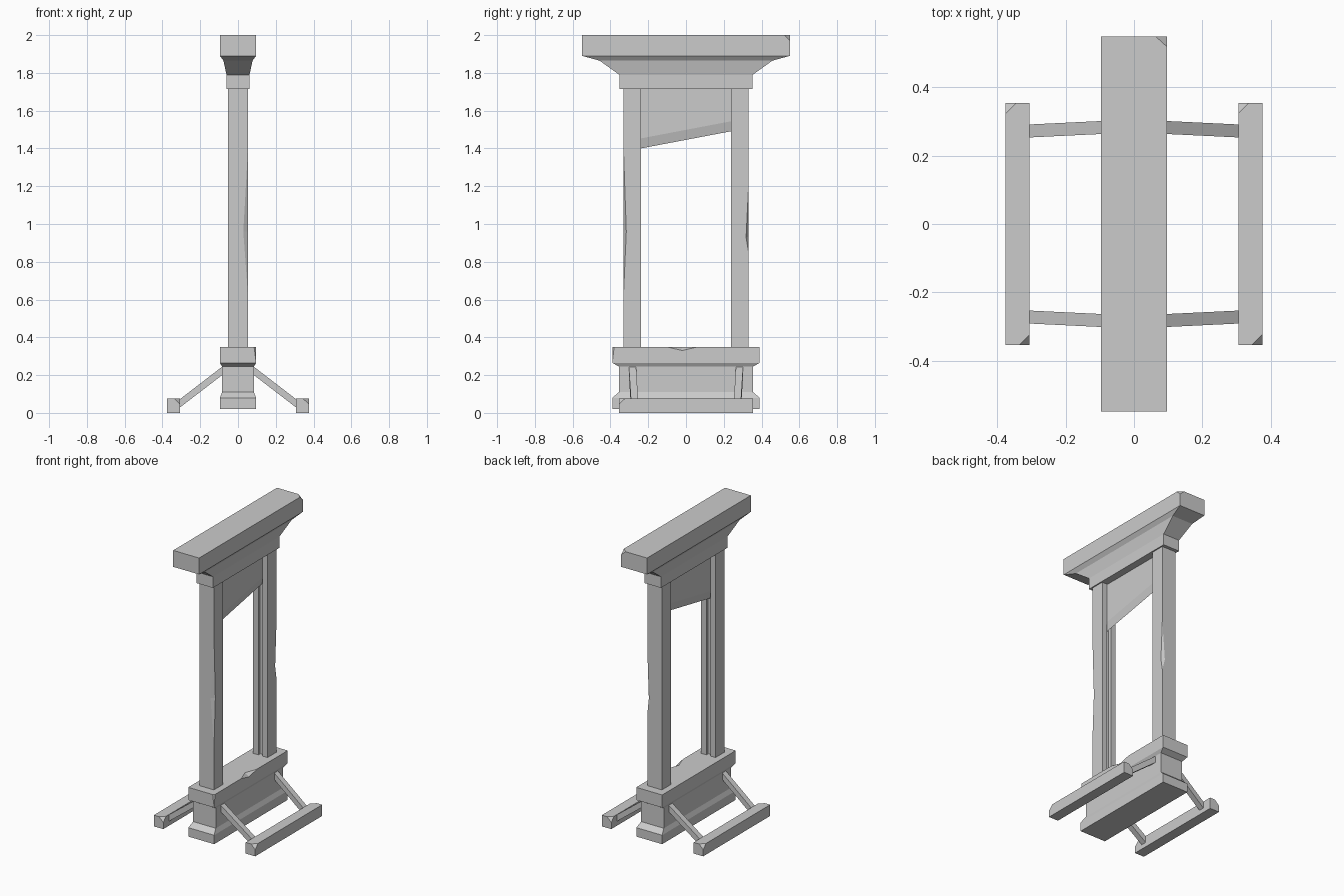
import bpy
import bmesh
from mathutils import Vector

if "Cube" in bpy.data.objects:
    bpy.data.objects.remove(bpy.data.objects["Cube"])

grey = bpy.data.materials.new("plain_grey")
grey.use_nodes = True
grey.diffuse_color = (0.6, 0.6, 0.6, 1)
grey.node_tree.nodes["Principled BSDF"].inputs["Base Color"].default_value = (0.6, 0.6, 0.6, 1)


def make_object(name, bm):
    bmesh.ops.recalc_face_normals(bm, faces=bm.faces[:])
    mesh = bpy.data.meshes.new(name)
    bm.to_mesh(mesh)
    bm.free()
    mesh.materials.append(grey)
    obj = bpy.data.objects.new(name, mesh)
    bpy.context.collection.objects.link(obj)
    return obj


def loft(name, rings):
    """Skin a row of equal-sized point rings and cap both ends."""
    bm = bmesh.new()
    loops = [[bm.verts.new(p) for p in ring] for ring in rings]
    n = len(loops[0])
    for a, b in zip(loops, loops[1:]):
        for i in range(n):
            j = (i + 1) % n
            bm.faces.new((a[i], a[j], b[j], b[i]))
    bm.faces.new(loops[0])
    bm.faces.new(loops[-1])
    return make_object(name, bm)


def rect(z, hx, hy, cx=0, cy=0):
    return [(cx + sx * hx, cy + sy * hy, z)
            for sx, sy in ((-1, -1), (1, -1), (1, 1), (-1, 1))]


def chip(obj, center, rx, ry, up, down):
    """Knock a faceted chip out of an edge or corner with a diamond cutter."""
    bm = bmesh.new()
    for d in ((rx, 0, 0), (-rx, 0, 0), (0, ry, 0), (0, -ry, 0), (0, 0, up), (0, 0, -down)):
        bm.verts.new(Vector(center) + Vector(d))
    bmesh.ops.convex_hull(bm, input=bm.verts[:])
    cutter = make_object("chip_cutter", bm)
    cutter.hide_render = True
    mod = obj.modifiers.new("chip", "BOOLEAN")
    mod.operation = "DIFFERENCE"
    mod.solver = "EXACT"
    mod.object = cutter
    bpy.context.view_layer.objects.active = obj
    bpy.ops.object.modifier_apply(modifier=mod.name)
    bpy.data.objects.remove(cutter)


# Crown beam with flared underside
crown = loft("crown_beam", [rect(*r) for r in (
    (1.715, 0.061, 0.353), (1.79, 0.061, 0.353), (1.865, 0.077, 0.458),
    (1.89, 0.096, 0.55), (2.0, 0.096, 0.55))])
chip(crown, (0.096, 0.55, 2.0), 0.033, 0.03, 0.03, 0.03)

# Plinth with a top lip and a stepped foot
plinth = loft("plinth", [rect(*r) for r in (
    (0.02, 0.096, 0.39), (0.08, 0.096, 0.39), (0.11, 0.084, 0.355),
    (0.245, 0.084, 0.355), (0.265, 0.096, 0.39), (0.35, 0.096, 0.39))])
chip(plinth, (0.096, -0.02, 0.35), 0.03, 0.083, 0.02, 0.02)
chip(plinth, (0.096, -0.39, 0.35), 0.011, 0.01, 0.1, 0.084)


# Uprights, each with a groove on its inner face
def upright(name, s):
    half, inner, outer, slot, floor = 0.053, 0.237, 0.331, 0.015, 0.257
    outline = [(-half, outer), (half, outer), (half, inner), (slot, inner),
               (slot, floor), (-slot, floor), (-slot, inner), (-half, inner)]
    return loft(name, [[(x, s * y, z) for x, y in outline] for z in (0.345, 1.72)])


front_post = upright("front_upright", -1)
chip(front_post, (0.053, -0.331, 0.96), 0.025, 0.015, 0.44, 0.34)
back_post = upright("back_upright", 1)
chip(back_post, (0.053, 0.331, 0.93), 0.02, 0.013, 0.27, 0.08)


# Slanted blade with a ground lower edge
def blade_ring(y):
    edge = 1.4 + 0.19 * (y + 0.24)
    t = 0.012
    return [(x, y, z) for x, z in (
        (-t, 1.73), (t, 1.73), (t, edge + 0.053), (0, edge), (-t, edge + 0.053))]


loft("blade", [blade_ring(-0.254), blade_ring(0.254)])

# Ground rails and slanted braces on both sides
for side, sx in (("left", 1), ("right", -1)):
    cx, hx, hy, top = sx * 0.341, 0.035, 0.355, 0.075
    rail = loft(side + "_ground_rail", [rect(z, hx, hy, cx) for z in (0, top)])
    for k in (1, -1):
        chip(rail, (cx + k * hx, -k * hy, top), 0.031, 0.031, 0.03, 0.03)
    for end, sy in (("front", -1), ("back", 1)):
        rings = []
        for x, y, z in ((0.07, 0.284, 0.233), (0.32, 0.272, 0.041)):
            rings.append([(sx * x, sy * y + a * 0.019, z + b * 0.022)
                          for a, b in ((-1, -1), (1, -1), (1, 1), (-1, 1))])
        loft(f"{side}_{end}_brace", rings)
